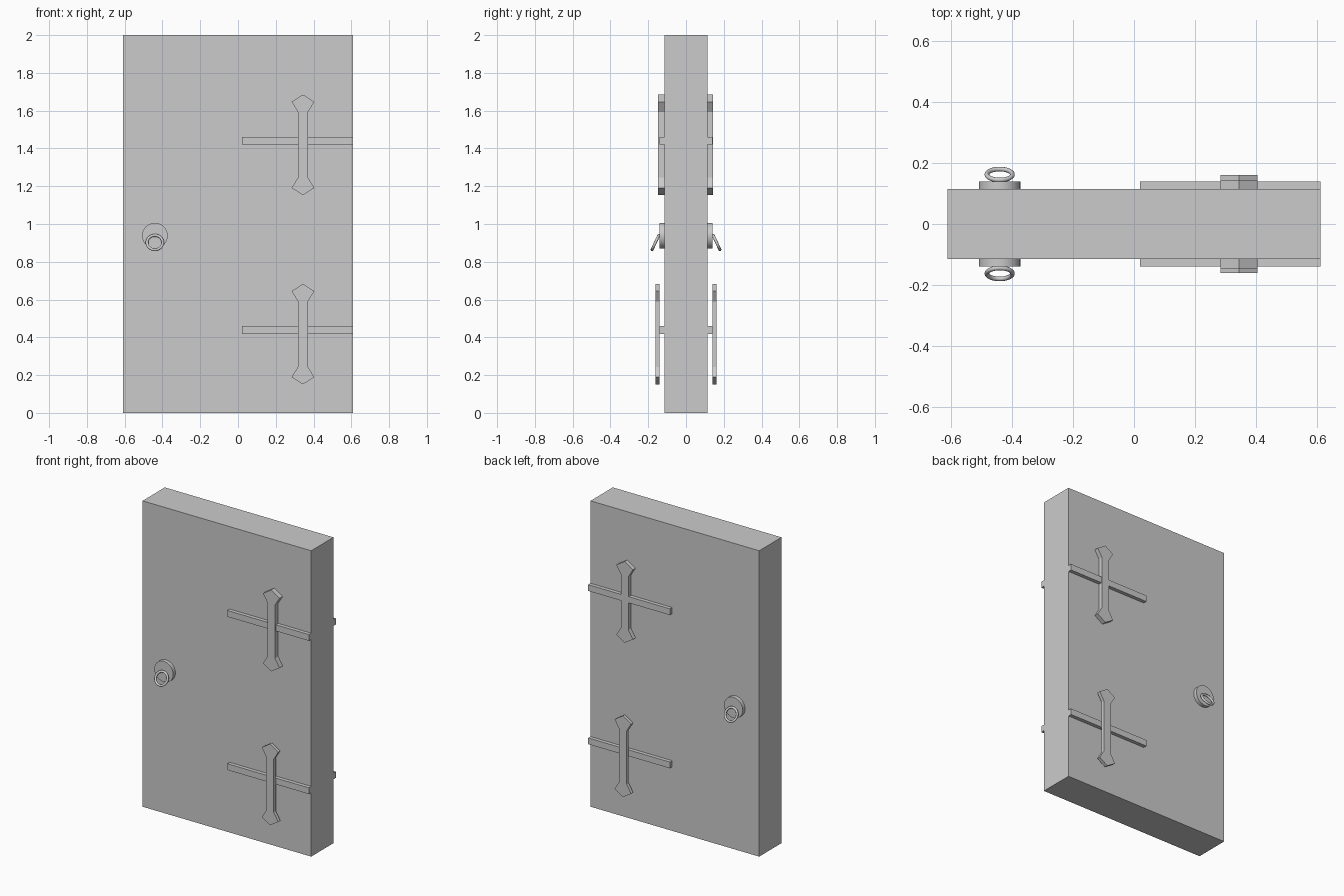
import bpy, bmesh
from math import radians, pi

if "Cube" in bpy.data.objects:
    bpy.data.objects.remove(bpy.data.objects["Cube"])

FACE = 0.115          # half thickness of the door


def box(name, x0, x1, y0, y1, z0, z1):
    bpy.ops.mesh.primitive_cube_add(size=1, location=((x0 + x1) / 2, (y0 + y1) / 2, (z0 + z1) / 2))
    ob = bpy.context.object
    ob.name = name
    ob.scale = (x1 - x0, abs(y1 - y0), z1 - z0)
    bpy.ops.object.transform_apply(location=False, rotation=False, scale=True)
    return ob


def plate(name, outline, y0, y1):
    """Extrude an (x, z) outline from y0 to y1."""
    bm = bmesh.new()
    face = bm.faces.new([bm.verts.new((x, y0, z)) for x, z in outline])
    ext = bmesh.ops.extrude_face_region(bm, geom=[face])["geom"]
    bmesh.ops.translate(bm, vec=(0, y1 - y0, 0),
                        verts=[v for v in ext if isinstance(v, bmesh.types.BMVert)])
    bmesh.ops.recalc_face_normals(bm, faces=bm.faces)
    me = bpy.data.meshes.new(name)
    bm.to_mesh(me)
    bm.free()
    ob = bpy.data.objects.new(name, me)
    bpy.context.collection.objects.link(ob)
    return ob


# Door slab
box("door_panel", -0.61, 0.61, -FACE, FACE, 0, 2)

# Half outline of the spear-ended strap: (half width, height from centre)
HALF = [(0, 0.266), (0.06, 0.228), (0.027, 0.174)]
right = HALF + [(w, -h) for w, h in reversed(HALF)]
outline = right + [(-w, h) for w, h in reversed(right[1:-1])]

for side, s in (("front", -1), ("back", 1)):
    # Hinge bars with crossing spear straps; the lower strap sits on top of its bar
    upper = 0.148 if s < 0 else 0.143
    for level, zc, near, far in (("upper", 1.419, FACE - 0.002, upper),
                                 ("lower", 0.417, 0.139, 0.161)):
        box(f"{side}_{level}_hinge_bar", 0.02, 0.61, s * (FACE - 0.002), s * 0.139,
            zc + 0.001, zc + 0.042)
        plate(f"{side}_{level}_strap", [(0.344 + x, zc + z) for x, z in outline],
              s * near, s * far)

    # Round handle plate
    bpy.ops.mesh.primitive_cylinder_add(vertices=32, radius=0.068, depth=0.026,
                                        location=(-0.44, s * 0.126, 0.938),
                                        rotation=(pi / 2, 0, 0))
    bpy.context.object.name = f"{side}_handle_plate"
    bpy.ops.object.shade_smooth_by_angle(angle=radians(35))

    # Pull ring, bottom tilted outwards
    bpy.ops.mesh.primitive_torus_add(major_segments=32, minor_segments=12,
                                     major_radius=0.042, minor_radius=0.0075,
                                     location=(-0.44, s * 0.162, 0.902),
                                     rotation=(-s * radians(65), 0, 0))
    bpy.context.object.name = f"{side}_pull_ring"
    bpy.ops.object.shade_smooth_by_angle(angle=radians(60))
